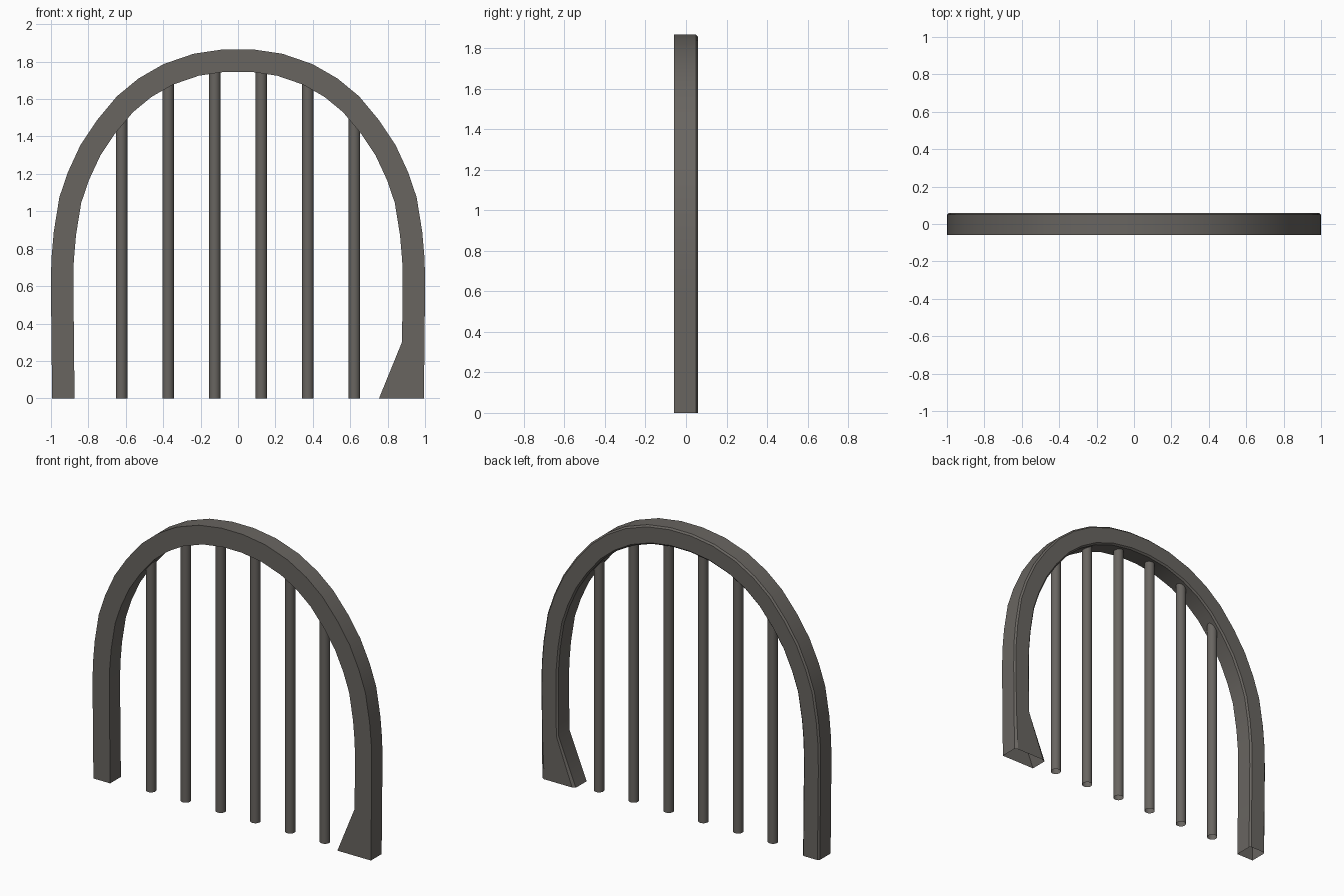
import bpy, bmesh
from mathutils import Vector

cube = bpy.data.objects.get("Cube")
if cube:
    bpy.data.objects.remove(cube, do_unlink=True)

WIDTH = 0.12      # frame thickness
BAR_RADIUS = 0.031

# Dark iron material
iron = bpy.data.materials.new("dark_warm_grey_iron")
iron.use_nodes = True
iron.diffuse_color = (0.14, 0.13, 0.118, 1)
iron.node_tree.nodes["Principled BSDF"].inputs["Base Color"].default_value = iron.diffuse_color


def add_object(name, bm, angle):
    mesh = bpy.data.meshes.new(name)
    bmesh.ops.recalc_face_normals(bm, faces=bm.faces)
    bm.to_mesh(mesh)
    bm.free()
    mesh.materials.append(iron)
    obj = bpy.data.objects.new(name, mesh)
    bpy.context.collection.objects.link(obj)
    bpy.ops.object.select_all(action='DESELECT')
    obj.select_set(True)
    bpy.context.view_layer.objects.active = obj
    bpy.ops.object.shade_smooth_by_angle(angle=angle)
    return obj


# Outer outline of the arch, left foot to crown, mirrored to the other foot
half = [(0.994, 0), (0.997, 0.3), (1.0, 0.58), (0.998, 0.74), (0.985, 0.89),
        (0.955, 1.075), (0.909, 1.21), (0.842, 1.355), (0.754, 1.487),
        (0.647, 1.615), (0.532, 1.71), (0.398, 1.787), (0.238, 1.842), (0.077, 1.866)]
outer = [Vector(p) for p in half] + [Vector((-x, z)) for x, z in reversed(half)]

# Inner outline: mitred offset of the outer one
inner = []
for i, p in enumerate(outer):
    a = (p - outer[max(i - 1, 0)]).normalized()
    b = (outer[min(i + 1, len(outer) - 1)] - p).normalized()
    t = (a + b).normalized()
    n = Vector((-t.y, t.x))
    q = p + n * WIDTH / max(t.dot(a or b), 0.5)
    if p.y == 0:
        q.y = 0
    inner.append(q)

# Square section with chamfered back corners: (fraction inward, y)
h, c = WIDTH / 2, 0.01
section = [(0, -h), (0, h - c), (c / WIDTH, h), (1 - c / WIDTH, h), (1, h - c), (1, -h)]

# Arched frame, open at both feet
bm = bmesh.new()
rings = []
for p, q in zip(outer, inner):
    ring = []
    for f, y in section:
        s = p.lerp(q, f)
        ring.append(bm.verts.new((s.x, y, s.y)))
    rings.append(ring)
for r, s in zip(rings, rings[1:]):
    for k in range(len(section)):
        m = (k + 1) % len(section)
        bm.faces.new((r[k], r[m], s[m], s[k]))
add_object("arched_frame", bm, 0.5)

# Upright bars, ending inside the frame
middle = [p.lerp(q, 0.5) for p, q in zip(outer, inner)]


def arch_height(x):
    for a, b in zip(middle, middle[1:]):
        if b.x <= x <= a.x and a.x > b.x:
            return a.y + (b.y - a.y) * (a.x - x) / (a.x - b.x)


for i in range(6):
    x = (i - 2.5) * 0.249
    top = arch_height(abs(x))
    bm = bmesh.new()
    bmesh.ops.create_cone(bm, segments=16, radius1=BAR_RADIUS, radius2=BAR_RADIUS,
                          depth=top, cap_ends=False)
    bmesh.ops.translate(bm, verts=bm.verts, vec=(x, 0, top / 2))
    add_object(f"upright_bar_{i + 1}", bm, 0.6)
